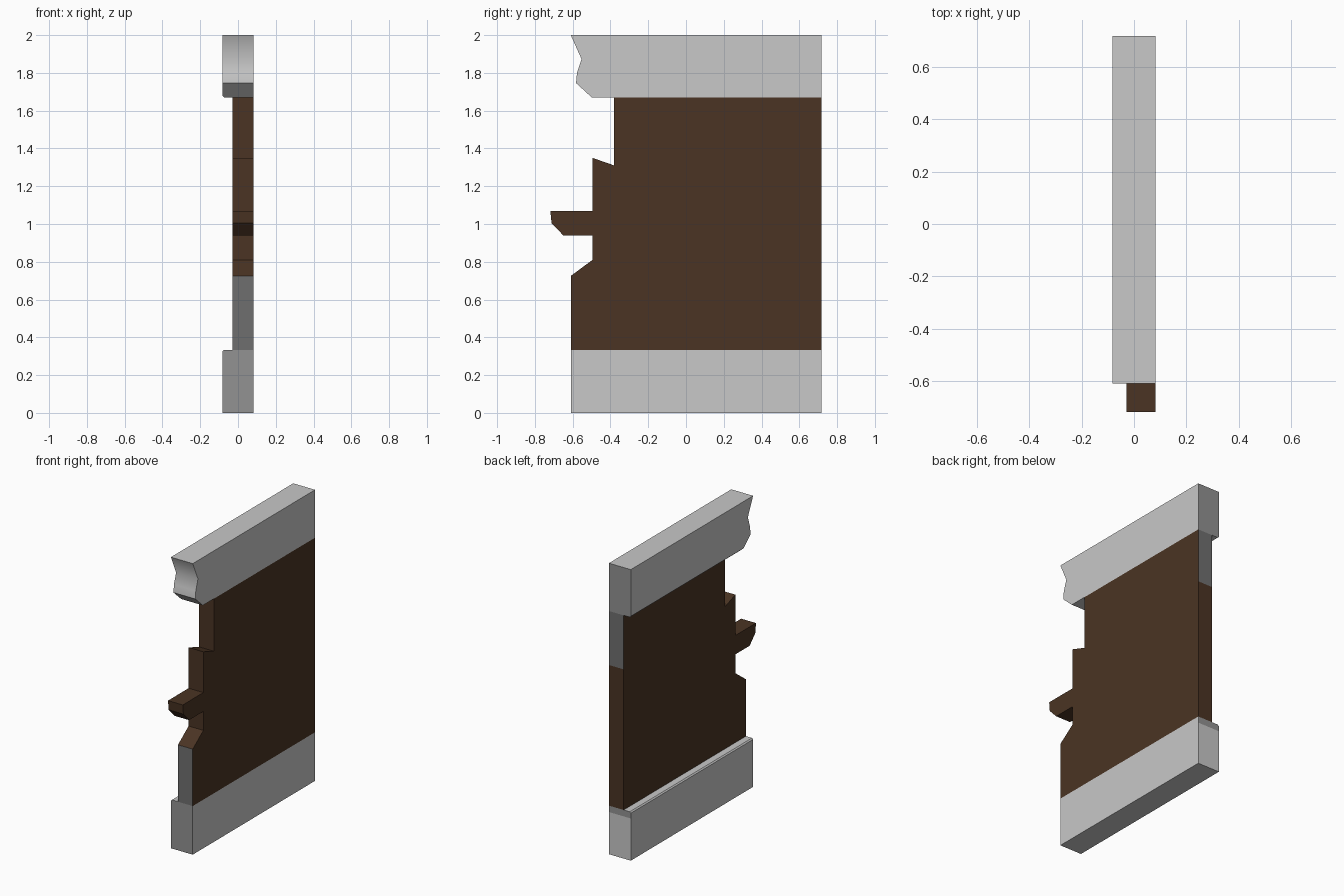
import bpy, bmesh

if "Cube" in bpy.data.objects:
    bpy.data.objects.remove(bpy.data.objects["Cube"])


def material(name, rgb):
    m = bpy.data.materials.new(name)
    m.diffuse_color = (*rgb, 1)
    m.use_nodes = True
    m.node_tree.nodes["Principled BSDF"].inputs["Base Color"].default_value = m.diffuse_color
    return m


MATS = [
    material("light grey plaster", (0.578, 0.578, 0.578)),
    material("mid grey", (0.287, 0.287, 0.287)),
    material("dark grey", (0.159, 0.159, 0.159)),
    material("dark brown wood", (0.069, 0.034, 0.017)),
]
LIGHT, MID, DARK, BROWN = range(4)


def slab(name, profile, x0, x1, base, edge_mats=None, smooth=(), lip_z=None):
    """Extrude a (y, z) profile along x; edge_mats colours the face after point i."""
    bm = bmesh.new()
    left = [bm.verts.new((x0, y, z)) for y, z in profile]
    right = [bm.verts.new((x1, y, z)) for y, z in profile]
    bm.faces.new(left).material_index = base
    bm.faces.new(right[::-1]).material_index = base
    n = len(profile)
    for i in range(n):
        j = (i + 1) % n
        f = bm.faces.new((left[i], right[i], right[j], left[j]))
        f.material_index = (edge_mats or {}).get(i, base)
        f.smooth = i in smooth
    bmesh.ops.recalc_face_normals(bm, faces=bm.faces)
    # small chamfer on the lip that stands proud of the panel
    if lip_z is not None:
        lip = [e for e in bm.edges
               if all(abs(v.co.x - x0) < 1e-5 and abs(v.co.z - lip_z) < 1e-5 for v in e.verts)]
        bmesh.ops.bevel(bm, geom=lip, offset=0.008, segments=1, affect='EDGES')
    me = bpy.data.meshes.new(name)
    bm.to_mesh(me)
    bm.free()
    for m in MATS:
        me.materials.append(m)
    ob = bpy.data.objects.new(name, me)
    bpy.context.collection.objects.link(ob)
    return ob


BACK, FRONT = 0.718, -0.61
LOW, HIGH = 0.334, 1.671

# Bottom band: mid grey front end, thin mid grey strip on the back end
slab("bottom_band",
     [(FRONT, 0), (BACK, 0), (BACK, 0.29), (BACK, LOW), (FRONT, LOW)],
     -0.083, 0.083, LIGHT, {2: MID, 4: MID}, lip_z=LOW)

# Top band with a broken, partly smooth front end
slab("top_band",
     [(FRONT, 2), (-0.553, 1.873), (-0.577, 1.80), (-0.582, 1.746),
      (-0.5, HIGH), (BACK, HIGH), (BACK, 2)],
     -0.083, 0.083, LIGHT, {5: MID}, smooth=(0, 1, 2), lip_z=HIGH)

# Wooden panel with splintered front edge and a jutting plank
slab("wood_panel",
     [(FRONT, LOW), (FRONT, 0.725), (-0.495, 0.81), (-0.495, 0.94),
      (-0.65, 0.94), (-0.712, 1.005), (-0.718, 1.07), (-0.495, 1.07),
      (-0.495, 1.35), (-0.38, 1.31), (-0.38, HIGH), (BACK, HIGH),
      (BACK, 1.30), (BACK, LOW)],
     -0.029, 0.083, BROWN, {0: DARK, 11: DARK})
